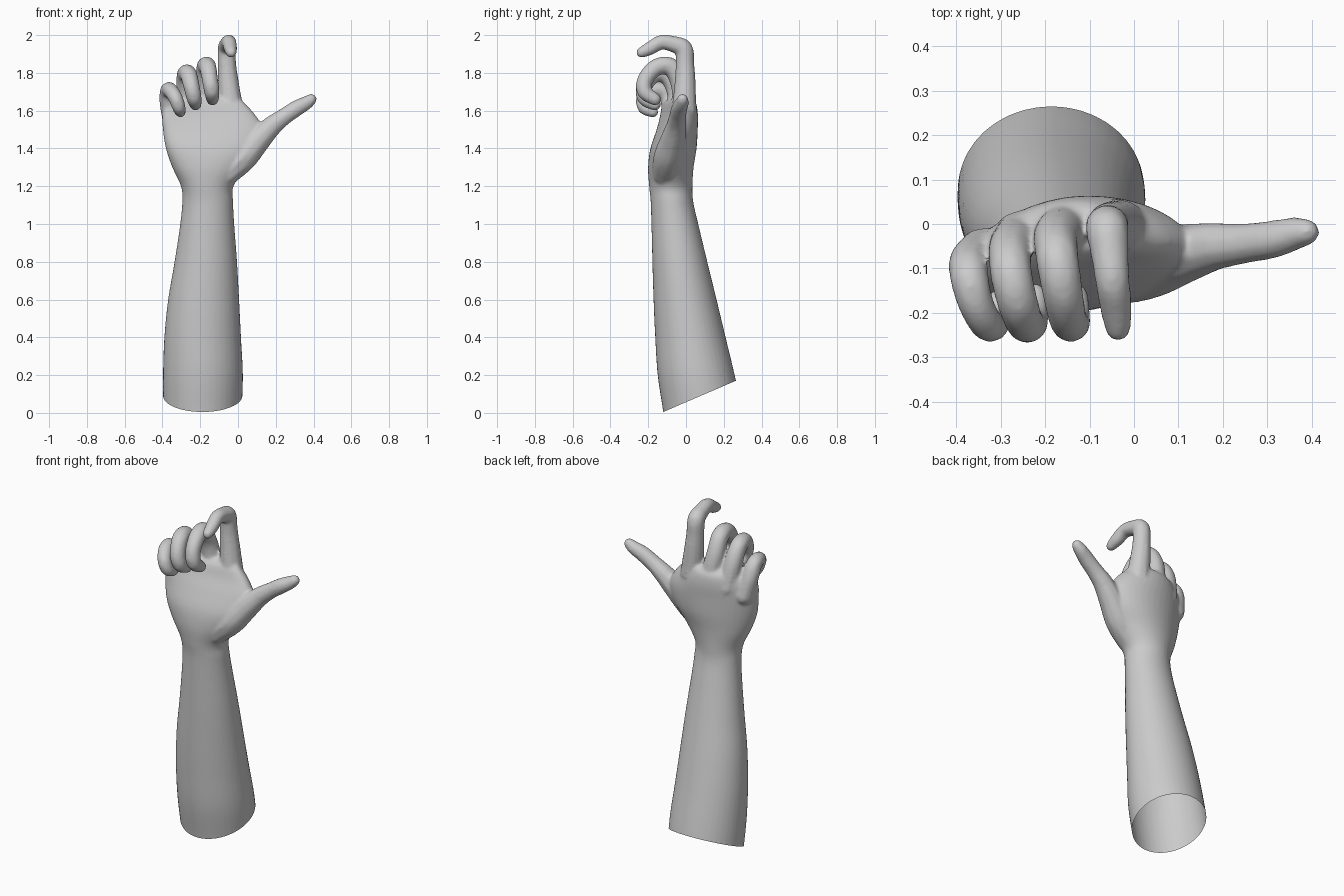
import bpy, bmesh, math
from mathutils import Vector, Matrix


def spline(pts, steps):
    """Catmull-Rom interpolation of tuples of any length."""
    p = [pts[0]] + list(pts) + [pts[-1]]
    out = []
    for i in range(1, len(p) - 2):
        for k in range(steps):
            t = k / steps
            out.append([0.5 * (2 * b + (c - a) * t + (2 * a - 5 * b + 4 * c - d) * t * t
                               + (3 * b - a - 3 * c + d) * t ** 3)
                        for a, b, c, d in zip(p[i - 1], p[i], p[i + 1], p[i + 2])])
    return out + [list(pts[-1])]


def loft(bm, sections, sides=40):
    """Closed loft through arched ellipses: z, x0, x1, y0, y1, arch."""
    rings = []
    for z, x0, x1, y0, y1, arch in spline(sections, 5):
        ring = []
        for i in range(sides):
            a = 2 * math.pi * i / sides
            u = math.cos(a)
            ring.append(bm.verts.new(((x0 + x1) / 2 + (x1 - x0) / 2 * u,
                                      (y0 + y1) / 2 + (y1 - y0) / 2 * math.sin(a) + arch * (0.7 * u - u * u),
                                      z)))
        rings.append(ring)
    for r, s in zip(rings, rings[1:]):
        for i in range(sides):
            j = (i + 1) % sides
            bm.faces.new((r[i], r[j], s[j], s[i]))
    bm.faces.new(rings[0][::-1])
    bm.faces.new(rings[-1])


def digit(bm, path):
    """Rounded tapering finger swept along x, y, z, radius points."""
    for x, y, z, r in spline(path, 7):
        bmesh.ops.create_icosphere(bm, subdivisions=2, radius=r,
                                   matrix=Matrix.Translation((x, y, z)))


bm = bmesh.new()

# forearm, wrist and palm
loft(bm, [
    (-0.15, -0.39, 0.02, -0.10, 0.33, 0),
    (0.00, -0.395, 0.02, -0.12, 0.30, 0),
    (0.20, -0.397, 0.026, -0.15, 0.258, 0),
    (0.40, -0.39, 0.016, -0.163, 0.21, 0),
    (0.60, -0.37, 0.006, -0.172, 0.162, 0),
    (0.80, -0.336, -0.005, -0.178, 0.113, 0),
    (1.00, -0.306, -0.02, -0.183, 0.065, 0),
    (1.12, -0.295, -0.026, -0.187, 0.038, 0),
    (1.20, -0.302, -0.024, -0.195, 0.034, 0.005),
    (1.30, -0.348, 0.045, -0.20, 0.04, 0.015),
    (1.40, -0.382, 0.12, -0.185, 0.055, 0.03),
    (1.50, -0.398, 0.135, -0.145, 0.06, 0.04),
    (1.58, -0.40, 0.09, -0.11, 0.06, 0.05),
    (1.64, -0.37, 0.035, -0.09, 0.05, 0.05),
    (1.67, -0.30, 0.01, -0.06, 0.03, 0.03)])

# thumb
digit(bm, [(-0.06, -0.11, 1.27, 0.07), (0.02, -0.095, 1.35, 0.08),
           (0.10, -0.07, 1.44, 0.07), (0.175, -0.052, 1.515, 0.056),
           (0.24, -0.045, 1.565, 0.047), (0.31, -0.035, 1.612, 0.044),
           (0.36, -0.022, 1.64, 0.038), (0.388, -0.018, 1.66, 0.030)])
# index finger
digit(bm, [(-0.035, -0.01, 1.60, 0.068), (-0.05, -0.005, 1.74, 0.058),
           (-0.058, -0.005, 1.84, 0.051), (-0.06, -0.012, 1.925, 0.050),
           (-0.055, -0.06, 1.95, 0.045), (-0.048, -0.13, 1.962, 0.040),
           (-0.04, -0.19, 1.93, 0.037), (-0.036, -0.235, 1.908, 0.029)])
# middle finger
digit(bm, [(-0.155, -0.01, 1.60, 0.062), (-0.175, -0.03, 1.74, 0.053),
           (-0.172, -0.08, 1.83, 0.050), (-0.16, -0.155, 1.83, 0.047),
           (-0.148, -0.215, 1.765, 0.044), (-0.138, -0.218, 1.70, 0.042),
           (-0.135, -0.165, 1.66, 0.034)])
# ring finger
digit(bm, [(-0.255, -0.03, 1.57, 0.062), (-0.277, -0.055, 1.71, 0.052),
           (-0.277, -0.105, 1.79, 0.049), (-0.262, -0.175, 1.79, 0.047),
           (-0.245, -0.222, 1.725, 0.044), (-0.232, -0.217, 1.665, 0.041),
           (-0.225, -0.165, 1.632, 0.033)])
# little finger
digit(bm, [(-0.34, -0.065, 1.53, 0.058), (-0.368, -0.085, 1.64, 0.049),
           (-0.37, -0.12, 1.703, 0.045), (-0.355, -0.18, 1.705, 0.041),
           (-0.33, -0.225, 1.665, 0.039), (-0.312, -0.22, 1.615, 0.036),
           (-0.305, -0.175, 1.592, 0.029)])

mesh = bpy.data.meshes.new("hand_and_forearm")
bm.to_mesh(mesh)
bm.free()
arm = bpy.data.objects.new("hand_and_forearm", mesh)
bpy.context.collection.objects.link(arm)
bpy.context.view_layer.objects.active = arm
arm.select_set(True)

# fuse the parts into one skin and soften the joins
rem = arm.modifiers.new("fuse", 'REMESH')
rem.mode = 'VOXEL'
rem.voxel_size = 0.008
smo = arm.modifiers.new("soften", 'SMOOTH')
smo.factor = 0.5
smo.iterations = 8
for m in ("fuse", "soften"):
    bpy.ops.object.modifier_apply(modifier=m)

# slanted open cut below the elbow
bm = bmesh.new()
bm.from_mesh(mesh)
bmesh.ops.bisect_plane(bm, geom=bm.verts[:] + bm.edges[:] + bm.faces[:],
                       plane_co=Vector((0, -0.12, 0.005)), plane_no=Vector((0, -0.43, 1)),
                       clear_inner=True)
for f in bm.faces:
    f.smooth = True
bm.to_mesh(mesh)
bm.free()
